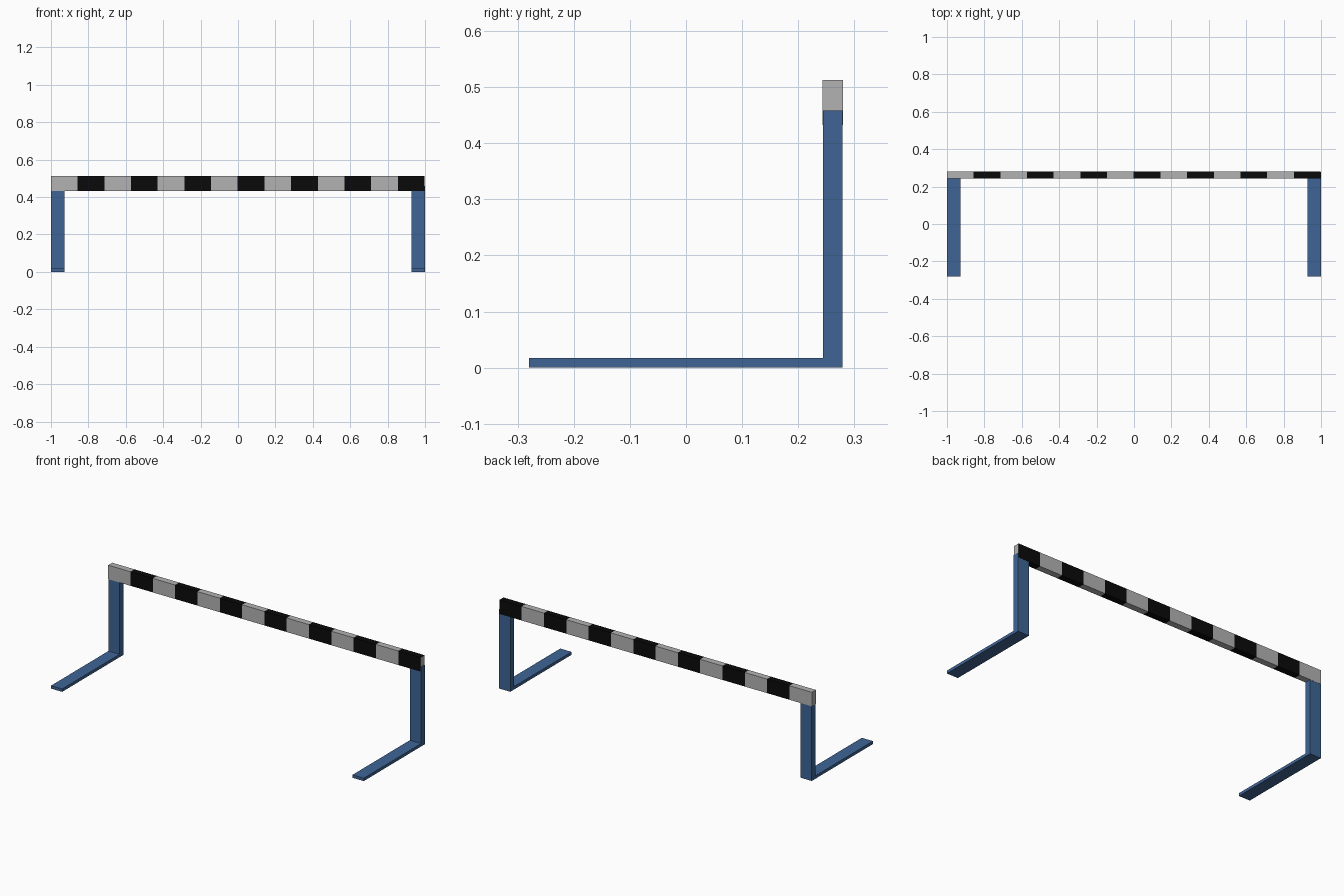
import bpy, bmesh

if "Cube" in bpy.data.objects:
    bpy.data.objects.remove(bpy.data.objects["Cube"])


def material(name, rgb):
    mat = bpy.data.materials.new(name)
    mat.diffuse_color = (*rgb, 1)
    mat.use_nodes = True
    mat.node_tree.nodes["Principled BSDF"].inputs["Base Color"].default_value = mat.diffuse_color
    return mat


def add_object(name, bm, mats):
    bmesh.ops.recalc_face_normals(bm, faces=bm.faces)
    mesh = bpy.data.meshes.new(name)
    bm.to_mesh(mesh)
    bm.free()
    for mat in mats:
        mesh.materials.append(mat)
    obj = bpy.data.objects.new(name, mesh)
    bpy.context.collection.objects.link(obj)
    return obj


blue = material("blue", (0.05, 0.13, 0.30))
grey = material("grey", (0.45, 0.45, 0.45))
black = material("black", (0.003, 0.003, 0.003))

# L-shaped legs: flat foot and upright post in one profile (y, z)
PROFILE = [(-0.28, 0), (0.279, 0), (0.279, 0.458), (0.244, 0.458),
           (0.244, 0.017), (-0.28, 0.017)]


def leg(name, x0, x1):
    bm = bmesh.new()
    face = bm.faces.new([bm.verts.new((x0, y, z)) for y, z in PROFILE])
    ext = bmesh.ops.extrude_face_region(bm, geom=[face])
    verts = [v for v in ext["geom"] if isinstance(v, bmesh.types.BMVert)]
    bmesh.ops.translate(bm, verts=verts, vec=(x1 - x0, 0, 0))
    add_object(name, bm, [blue])


leg("left_leg", -0.999, -0.928)
leg("right_leg", 0.928, 1.0)

# Striped crossbar: one box cut into 14 bands, grey on both end caps
X0, X1, BANDS = -1.0, 0.997, 14
bm = bmesh.new()
rings = []
for i in range(BANDS + 1):
    x = X0 + (X1 - X0) * i / BANDS
    rings.append([bm.verts.new((x, y, z)) for y, z in
                  [(0.243, 0.432), (0.28, 0.432), (0.28, 0.513), (0.243, 0.513)]])
for i in range(BANDS):
    for k in range(4):
        n = (k + 1) % 4
        f = bm.faces.new((rings[i][k], rings[i][n], rings[i + 1][n], rings[i + 1][k]))
        f.material_index = i % 2
bm.faces.new(rings[0])
bm.faces.new(rings[-1])
add_object("striped_crossbar", bm, [grey, black])
